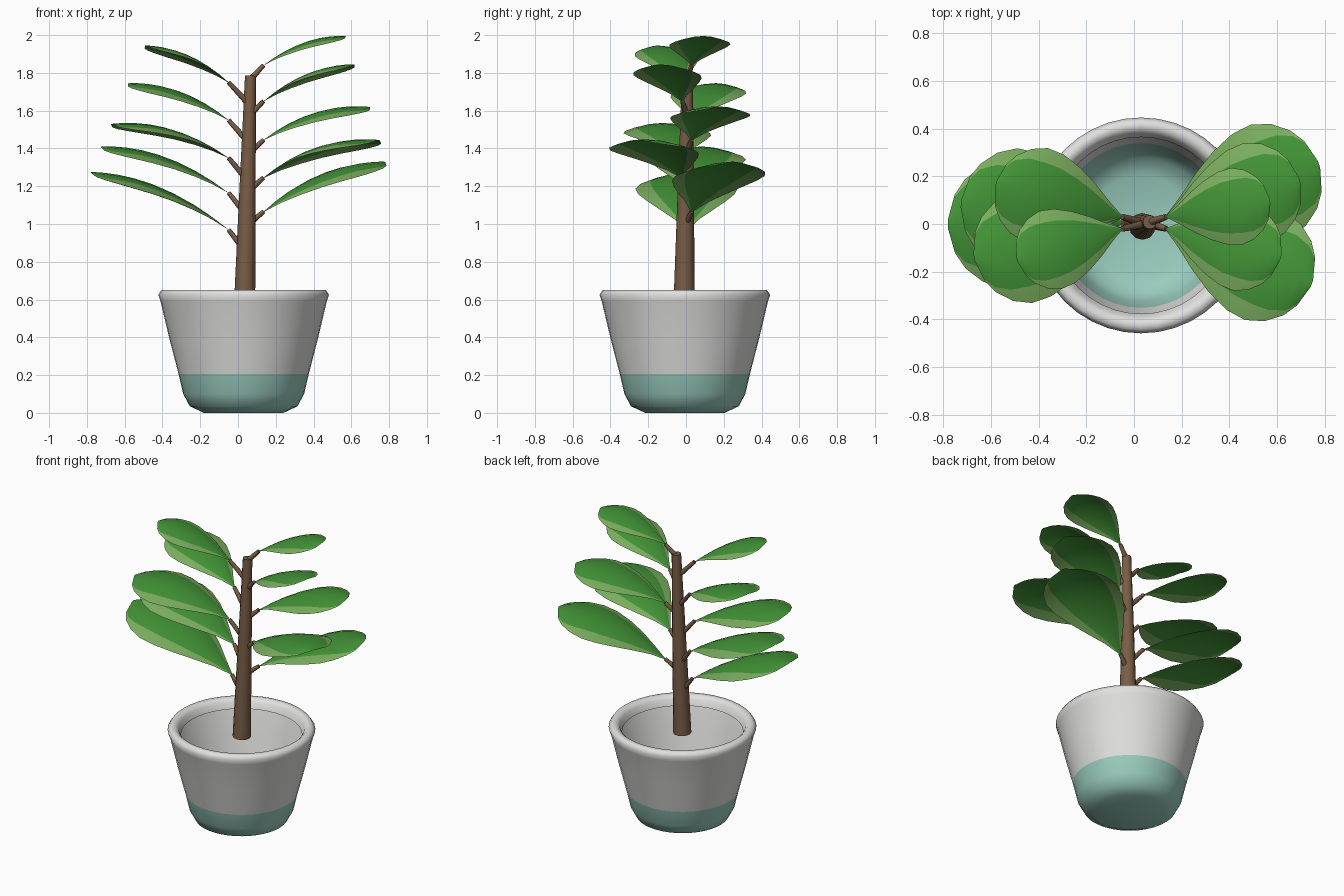
import bpy
import bmesh
import math
from mathutils import Vector

cube = bpy.data.objects.get("Cube")
if cube:
    bpy.data.objects.remove(cube, do_unlink=True)


def material(name, rgb):
    mat = bpy.data.materials.new(name)
    mat.use_nodes = True
    color = (*rgb, 1)
    mat.diffuse_color = color
    mat.node_tree.nodes["Principled BSDF"].inputs["Base Color"].default_value = color
    return mat


WHITE = material("white glaze", (0.74, 0.74, 0.73))
TEAL = material("teal glaze", (0.32, 0.60, 0.51))
BROWN = material("brown bark", (0.19, 0.11, 0.06))
GREEN = material("leaf green", (0.055, 0.30, 0.038))
LIME = material("light leaf margin", (0.20, 0.43, 0.115))


def finish(bm, name, mats, angle=50):
    mesh = bpy.data.meshes.new(name)
    bm.to_mesh(mesh)
    bm.free()
    for mat in mats:
        mesh.materials.append(mat)
    obj = bpy.data.objects.new(name, mesh)
    bpy.context.collection.objects.link(obj)
    bpy.ops.object.select_all(action="DESELECT")
    obj.select_set(True)
    bpy.context.view_layer.objects.active = obj
    bpy.ops.object.shade_smooth_by_angle(angle=math.radians(angle))
    return obj


def skin(bm, rings, closed):
    """Bridge consecutive rows of vertices with quads."""
    faces = []
    for low, high in zip(rings, rings[1:]):
        n = len(low)
        for i in range(n if closed else n - 1):
            j = (i + 1) % n
            faces.append(bm.faces.new((low[i], low[j], high[j], high[i])))
    return faces


def tube(name, points, radii, sides):
    """Tapered round tube through the points, capped at both ends."""
    bm = bmesh.new()
    turn = (points[-1] - points[0]).to_track_quat("Z", "Y")
    rings = []
    for point, r in zip(points, radii):
        angles = [math.tau * i / sides for i in range(sides)]
        rings.append([bm.verts.new(point + turn @ Vector((r * math.cos(a), r * math.sin(a), 0)))
                      for a in angles])
    skin(bm, rings, True)
    bm.faces.new(rings[0][::-1])
    bm.faces.new(rings[-1])
    return finish(bm, name, [BROWN])


# Hollow pot: one wall, with a rounded rim that curls inward
PAINT_LINE = 0.207
profile = [(0.21, 0), (0.285, 0.035), (0.32, 0.1), (0.345, PAINT_LINE), (0.395, 0.4),
           (0.44, 0.59), (0.452, 0.625), (0.435, 0.65), (0.405, 0.65), (0.385, 0.63), (0.37, 0.59)]
bm = bmesh.new()
SIDES = 40
rings = []
for r, z in profile:
    rings.append([bm.verts.new((0.03 + r * math.cos(math.tau * i / SIDES),
                                -0.006 + r * math.sin(math.tau * i / SIDES), z))
                  for i in range(SIDES)])
skin(bm, rings, True)
bm.faces.new(rings[0][::-1])
for face in bm.faces:
    face.material_index = int(face.calc_center_median().z < PAINT_LINE)
finish(bm, "pot", [WHITE, TEAL], 70)

# Slightly leaning trunk
FOOT, TOP = Vector((0.035, -0.01, 0.58)), Vector((0.066, 0.008, 1.785))
tube("trunk", [FOOT, FOOT.lerp(TOP, 0.5), TOP], [0.056, 0.043, 0.029], 12)


def trunk_at(z):
    return FOOT.lerp(TOP, (z - FOOT.z) / (TOP.z - FOOT.z))


# Leaf outline: position along the midrib, relative half width
OUTLINE = [(0, 0.02), (0.12, 0.24), (0.25, 0.51), (0.4, 0.77), (0.55, 0.95), (0.68, 1),
           (0.8, 0.9), (0.9, 0.69), (0.96, 0.45), (1, 0.06)]


def leaf(name, base, tip):
    """Arched leaf with drooping sides and a pale margin that fades at the tip."""
    span = tip - base
    along = Vector((span.x, span.y, 0))
    length = along.length
    across = Vector((-span.y, span.x, 0)) / length
    bm = bmesh.new()
    rows = []
    for t, relative in OUTLINE:
        half = 0.37 * length * relative
        inner = 0.69 + 0.29 * max(0, (t - 0.65) / 0.35) ** 1.5
        lift = span.z * t + 0.4 * length * t * (1 - t)
        row = []
        for u in (1, inner, inner / 2, 0, -inner / 2, -inner, -1):
            z = lift - 0.2 * half * u * u
            row.append(bm.verts.new(base + along * t + across * half * u + Vector((0, 0, z))))
        rows.append(row)
    columns = len(rows[0]) - 1
    for i, face in enumerate(skin(bm, rows, False)):
        face.material_index = int(i % columns in (0, columns - 1))
    bmesh.ops.recalc_face_normals(bm, faces=bm.faces)
    if sum(f.normal.z for f in bm.faces) < 0:
        bmesh.ops.reverse_faces(bm, faces=bm.faces)
    finish(bm, name, [GREEN, LIME], 60)


# Each entry: base height, then tip x, y, z, from the top down
LEAVES = {
    "right": [(1.75, -0.49, -0.15, 1.945), (1.55, -0.58, 0.165, 1.745), (1.35, -0.67, -0.14, 1.53),
              (1.165, -0.725, 0.085, 1.41), (0.97, -0.78, 0.0, 1.275)],
    "left": [(1.84, 0.57, 0.095, 1.995), (1.65, 0.615, -0.14, 1.845), (1.445, 0.695, 0.18, 1.62),
             (1.245, 0.745, -0.25, 1.445), (1.065, 0.775, 0.25, 1.33)],
}
for side, entries in LEAVES.items():
    base_x, drop = (-0.05, 0.12) if side == "right" else (0.135, 0.075)
    for number, (height, *tip) in enumerate(entries, 1):
        tip = Vector(tip)
        base = Vector((base_x, 0.005 + max(-0.025, min(0.025, tip.y)), height))
        leaf(f"{side}_leaf_{number}", base, tip)
        root = trunk_at(height - drop)
        tube(f"{side}_stem_{number}", [root, base], [0.017, 0.012], 8)
